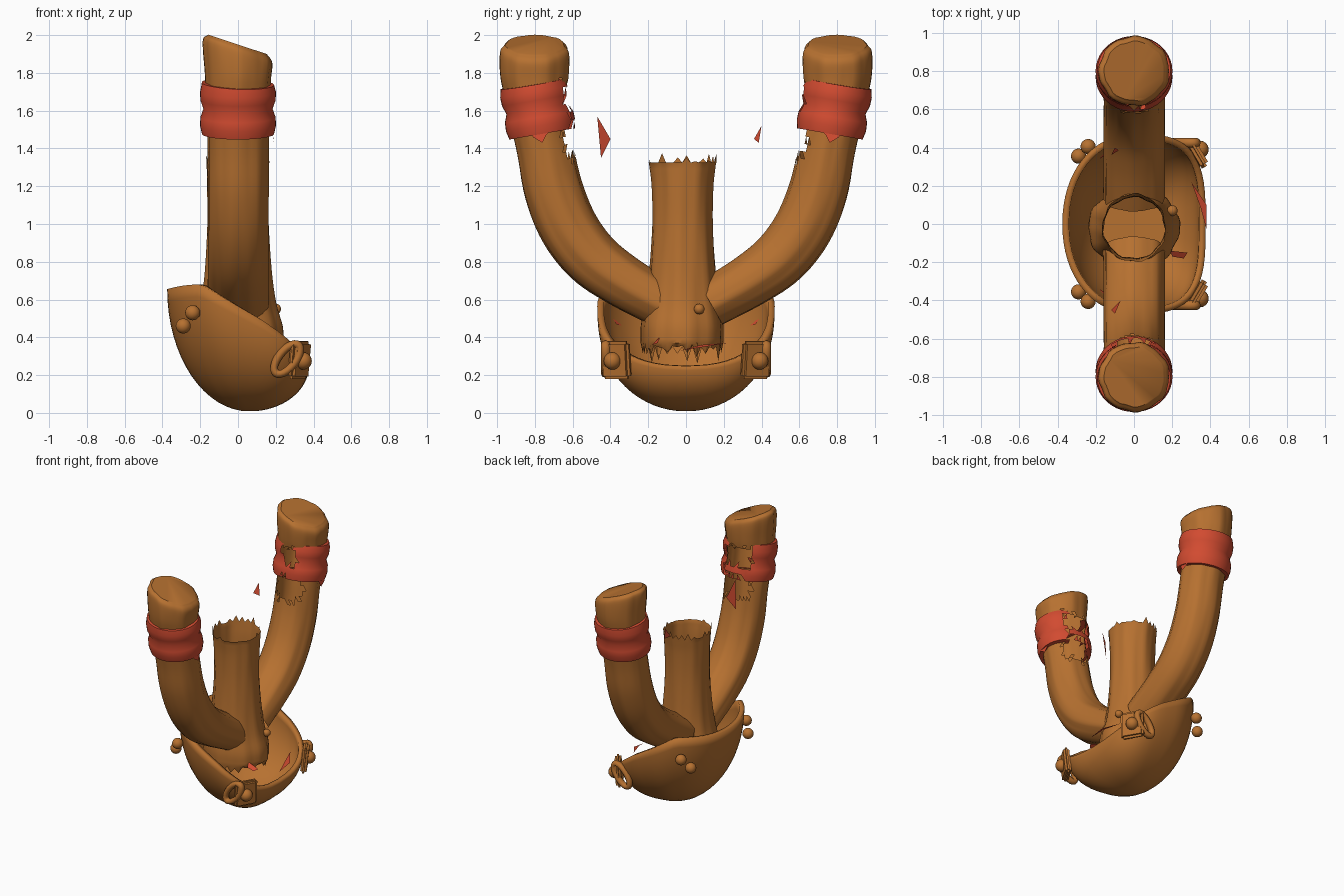
import bpy, bmesh, math, random
from mathutils import Vector, Matrix

random.seed(4)
cube = bpy.data.objects.get("Cube")
if cube:
    bpy.data.objects.remove(cube)


def material(name, rgb):
    m = bpy.data.materials.new(name)
    m.use_nodes = True
    m.diffuse_color = (*rgb, 1)
    m.node_tree.nodes["Principled BSDF"].inputs["Base Color"].default_value = (*rgb, 1)
    return m


WOOD = material("brown", (0.47, 0.165, 0.03))
RED = material("red", (0.64, 0.07, 0.03))


def finish(name, bm, mat, angle=45):
    me = bpy.data.meshes.new(name)
    bm.to_mesh(me)
    bm.free()
    ob = bpy.data.objects.new(name, me)
    bpy.context.collection.objects.link(ob)
    me.materials.append(mat)
    bpy.ops.object.select_all(action='DESELECT')
    ob.select_set(True)
    bpy.context.view_layer.objects.active = ob
    bpy.ops.object.shade_smooth_by_angle(angle=math.radians(angle))
    return ob


def resample(pts, steps):
    """Catmull-Rom interpolation through tuples."""
    p = [Vector(q) for q in pts]
    p = [2 * p[0] - p[1]] + p + [2 * p[-1] - p[-2]]
    out = []
    for a, b, c, d in zip(p, p[1:], p[2:], p[3:]):
        for k in range(steps):
            t = k / steps
            out.append(0.5 * (2 * b + (c - a) * t + (2 * a - 5 * b + 4 * c - d) * t * t
                              + (3 * b - a - 3 * c + d) * t ** 3))
    return out + [p[-2]]


def skin(bm, rings, cap_start=False, cap_end=False):
    rows = [[bm.verts.new(v) for v in r] for r in rings]
    n = len(rows[0])
    for a, b in zip(rows, rows[1:]):
        for j in range(n):
            bm.faces.new((a[j], a[(j + 1) % n], b[(j + 1) % n], b[j]))
    if cap_start:
        bm.faces.new(rows[0][::-1])
    if cap_end:
        bm.faces.new(rows[-1])
    bmesh.ops.recalc_face_normals(bm, faces=bm.faces)


def grain(a, z):
    return 1 + 0.02 * math.sin(7 * a + 3 * z) + 0.012 * math.sin(13 * a - 4 * z)


def arm_ring(c, t, rn, rx, side, rough=True, n=40):
    """Ring across the arm; angle 0 faces the stem."""
    ring = []
    slant = min(1, max(0, (c[0 + 1] - 1.72) / 0.2))
    for j in range(n):
        a = math.tau * j / n
        g = grain(a, c[1]) if rough else 1
        x = rx * g * math.sin(a)
        y = c[0] - t[1] * rn * g * math.cos(a)
        z = c[1] + t[0] * rn * g * math.cos(a) - 0.33 * x * slant
        ring.append((x, side * y, z))
    return ring


def tear(bm, path, side, spread, low, high):
    """Rip a ragged hole out of the side that faces the stem."""
    def inner(f):
        c = f.calc_center_median()
        q = min(path, key=lambda v: abs(v[1] - c.z))
        a = abs(math.atan2(c.x, q[0] - side * c.y))
        return a < spread + random.uniform(-.15, .15) and \
            low + random.uniform(-.03, .03) < c.z < high + random.uniform(-.03, .03)
    near = [f for f in bm.faces if low - .1 < f.calc_center_median().z < high + .1]
    bmesh.ops.triangulate(bm, faces=near)
    bmesh.ops.delete(bm, geom=[f for f in bm.faces if inner(f)], context='FACES')


def tangent(path, i):
    d = path[min(i + 1, len(path) - 1)] - path[max(i - 1, 0)]
    return Vector((d[0], d[1])).normalized()


# Fork arms with cloth bands: centre y, centre z, in-plane radius, x radius
ARM = [(.13, .58, .13, .16), (.34, .70, .14, .16), (.50, .82, .15, .16), (.62, .98, .155, .16),
       (.70, 1.18, .155, .16), (.745, 1.4, .15, .16), (.79, 1.62, .152, .165),
       (.80, 1.78, .178, .175), (.80, 1.91, .18, .184), (.80, 1.95, .155, .155)]
path = resample(ARM, 6)
BULGE = [-.02, .026, .036, .034, .018, .034, .036, .026, -.02]
for side, word, gap in ((1, "back", .3), (-1, "front", .6)):
    bm = bmesh.new()
    skin(bm, [arm_ring(p, tangent(path, i), p[2], p[3], side) for i, p in enumerate(path)],
         False, True)
    tear(bm, path, side, .8, 1.35, 1.74)
    finish(word + "_arm", bm, WOOD)

    bm = bmesh.new()
    rings = []
    axis = Vector((.17, .985))
    for k, b in enumerate(BULGE):
        f = min(max((k - 1) / (len(BULGE) - 3), 0), 1)
        c = Vector((.785, 1.61)) + axis * (f - .5) * .27
        rings.append(arm_ring(c, axis, .15 + b, .165 + b, side, False))
    skin(bm, rings)
    tear(bm, path, side, gap, 1.6, 1.9)
    tear(bm, path, side, gap * .8, 1.3, 1.53)
    finish(word + "_band", bm, RED, 60)

# Hollow broken stem
STEM = [(.37, .215, .24), (.46, .215, .235), (.58, .195, .2), (.75, .175, .175), (1.0, .16, .16),
        (1.2, .162, .162), (1.32, .175, .165)]
N = 48


def stem_ring(z, ry, rx, jag=0):
    return [(rx * grain(a, z) * math.cos(a), -.02 + ry * grain(a, z) * math.sin(a),
             z + jag * random.random() * (1 if j % 2 else .2))
            for j, a in enumerate(math.tau * k / N for k in range(N))]


bm = bmesh.new()
z, ry, rx = STEM[0]
rings = [stem_ring(z - .01, ry * .95, rx * .9, -.1)]
rings += [stem_ring(*s) for s in resample(STEM, 4)]
rings.append(stem_ring(1.29, .178, .167, .1))
rings[-1] = [(x, y, max(z, 1.325)) for x, y, z in rings[-1]]
skin(bm, rings)
finish("stem", bm, WOOD)
bm = bmesh.new()
bmesh.ops.create_circle(bm, cap_ends=True, segments=32, radius=.2,
                        matrix=Matrix.Translation((0, -.02, .42)))
finish("stem_floor", bm, WOOD)


# Leather pouch: quarter-ellipse ribs from the lowest point up to a slanted rim
def rim(a):
    ca, sa = math.cos(a), math.sin(a)
    e = .62 if ca > 0 else .95
    x = .375 * math.copysign(abs(ca) ** e, ca)
    y = .47 * math.copysign(abs(sa) ** e, sa)
    z = .565 - .58 * x
    if x < -.2:
        z = .68 - .8 * (x + .2) ** 2
    if x > .15:
        z -= .10 * (1 - (y / .47) ** 2)
    return Vector((x, y, z))


bm = bmesh.new()
low = Vector((.06, 0, .008))
rings = []
for k in range(1, 17):
    t = math.pi / 2 * k / 16
    ring = []
    for j in range(64):
        d = rim(math.tau * j / 64) - low
        ring.append(low + Vector((d.x * math.sin(t), d.y * math.sin(t), d.z * (1 - math.cos(t)))))
    rings.append(ring)
skin(bm, rings, True)
if sum(f.normal.z * f.calc_area() for f in bm.faces) > 0:
    bmesh.ops.reverse_faces(bm, faces=bm.faces)
pouch = finish("pouch", bm, WOOD, 60)
mod = pouch.modifiers.new("thickness", 'SOLIDIFY')
mod.thickness = .035
mod.offset = -1


def rivet(name, loc, r):
    bm = bmesh.new()
    bmesh.ops.create_uvsphere(bm, u_segments=16, v_segments=10, radius=r,
                              matrix=Matrix.Translation(loc))
    finish(name, bm, WOOD, 60)


def plate(name, loc, size, normal, mat=WOOD):
    rot = Vector(normal).to_track_quat('X', 'Z').to_matrix().to_4x4()
    bm = bmesh.new()
    bmesh.ops.create_cube(bm, matrix=Matrix.Translation(loc) @ rot @ Matrix.Diagonal((*size, 1)))
    bmesh.ops.bevel(bm, geom=bm.edges[:], offset=min(size) * .35, segments=2, affect='EDGES')
    finish(name, bm, mat)


# Strap loops and rivets on the pouch corners
for s, word in ((1, "back"), (-1, "front")):
    plate(word + "_strap_tab", (.325, s * .37, .28), (.045, .17, .2), (.85, s * .5, -.1))
    rivet(word + "_tab_rivet", (.345, s * .39, .275), .046)
    bm = bmesh.new()
    rings = []
    for k in range(24):
        a = math.tau * k / 24
        ring = []
        for j in range(8):
            b = math.tau * j / 8
            u, v = (.095 + .022 * math.cos(b)) * math.cos(a), (.045 + .022 * math.cos(b)) * math.sin(a)
            ring.append((.26 + .62 * u - .78 * v, s * (.425 + .025 * math.sin(b)), .285 + .78 * u + .62 * v))
        rings.append(ring)
    skin(bm, rings + [rings[0]])
    bmesh.ops.remove_doubles(bm, verts=bm.verts, dist=.0001)
    finish(word + "_strap_loop", bm, WOOD, 60)
    rivet(word + "_rivet_upper", (-.24, s * .405, .53), .04)
    rivet(word + "_rivet_lower", (-.29, s * .355, .46), .04)
rivet("stem_rivet", (.2, .07, .55), .028)


# Torn red scraps
def scrap(name, pts):
    bm = bmesh.new()
    bm.faces.new([bm.verts.new(p) for p in pts])
    finish(name, bm, RED)


scrap("scrap_front", [(-.1, -.47, 1.57), (-.07, -.4, 1.45), (-.12, -.45, 1.35)])
scrap("scrap_back", [(-.1, .40, 1.52), (-.12, .36, 1.45), (-.08, .385, 1.43)])
scrap("rim_scrap", [(.30, .22, .37), (.38, .1, .35), (.38, -.03, .33), (.35, .08, .36)])
scrap("pouch_scrap", [(.19, -.14, .4), (.28, -.15, .37), (.26, -.18, .36), (.2, -.17, .37)])
for s, word in ((1, "back"), (-1, "front")):
    scrap(word + "_lining_scrap", [(-.15, s * .42, .56), (-.2, s * .36, .56), (-.2, s * .33, .46), (-.13, s * .37, .47)])
    scrap(word + "_band_flap", [(.175, s * .83, 1.52), (.175, s * .69, 1.52), (.185, s * .74, 1.47), (.19, s * .76, 1.43), (.185, s * .81, 1.46)])
